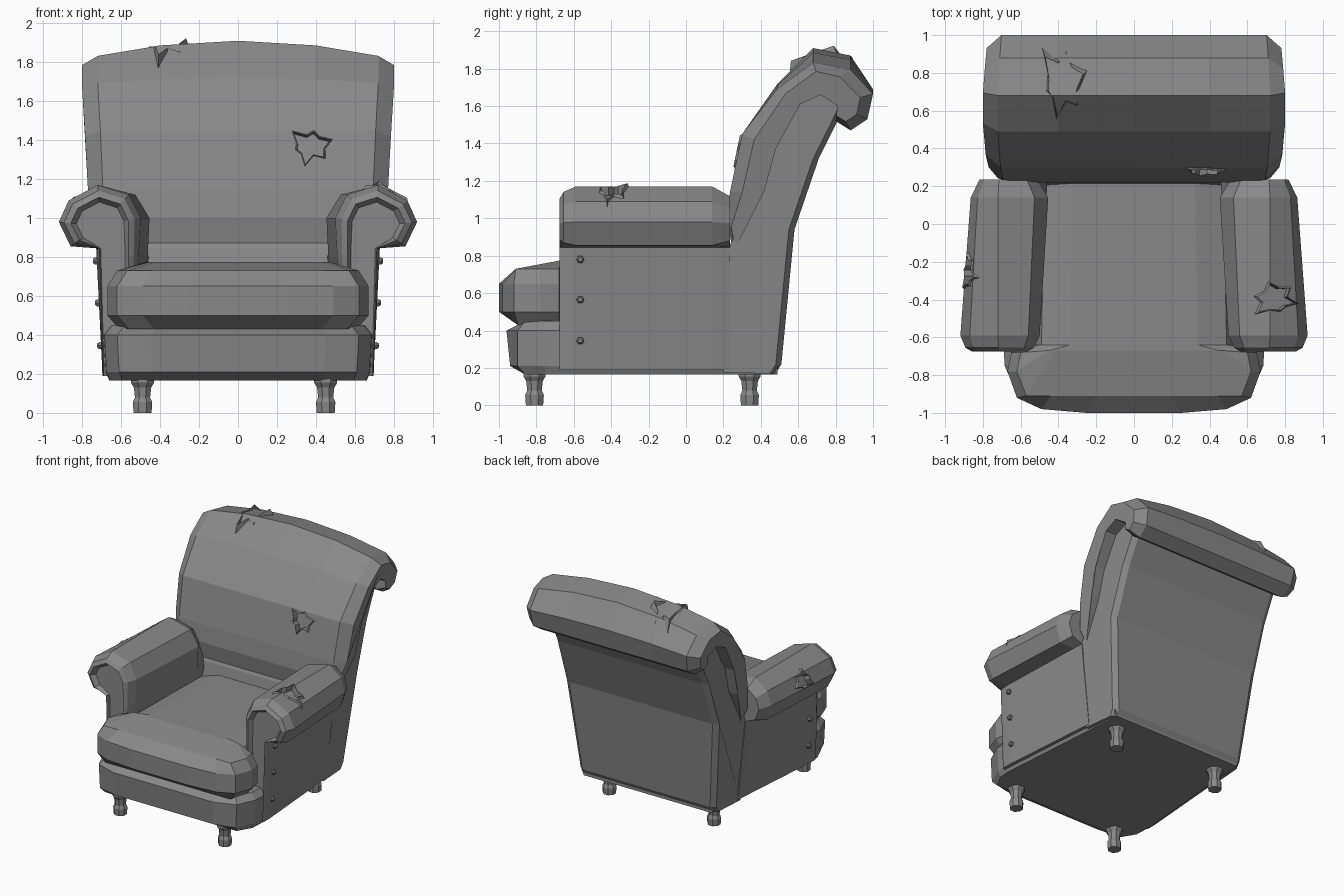
import bpy, bmesh
from math import cos, sin, pi
from mathutils import Vector
from mathutils.bvhtree import BVHTree

if "Cube" in bpy.data.objects:
    bpy.data.objects.remove(bpy.data.objects["Cube"])

# Dark grey upholstery
grey = bpy.data.materials.new("dark_grey")
grey.diffuse_color = (.25, .25, .25, 1)
grey.use_nodes = True
grey.node_tree.nodes["Principled BSDF"].inputs["Base Color"].default_value = grey.diffuse_color


def loft(name, rings, caps=True):
    """Skin a list of closed rings that share the same point count."""
    bm = bmesh.new()
    rows = [[bm.verts.new(p) for p in r] for r in rings]
    n = len(rows[0])
    for a, b in zip(rows, rows[1:]):
        for i in range(n):
            bm.faces.new((a[i], a[(i + 1) % n], b[(i + 1) % n], b[i]))
    if caps:
        bm.faces.new(rows[0][::-1])
        bm.faces.new(rows[-1])
    bmesh.ops.recalc_face_normals(bm, faces=bm.faces)
    me = bpy.data.meshes.new(name)
    bm.to_mesh(me)
    bm.free()
    me.materials.append(grey)
    ob = bpy.data.objects.new(name, me)
    bpy.context.collection.objects.link(ob)
    return ob


def lerp(a, b, t):
    return a + (b - a) * t


def side_x(y, z):
    """Half width of the upholstered body, narrowing to the back and bottom."""
    t = (y + .65) / 1.15
    return lerp(.70 - .09 * t, .73 - .04 * t, min(1, (z - .2) / .66))


def mirrored(half):
    return half + [(-x, y) for x, y in reversed(half)]


# Base with bowed front rail
base = mirrored([(.45, -.96), (.62, -.90), (.685, -.75), (.69, -.65), (.605, .49)])


def inset_plan(plan, z, dx, front):
    return [(x - dx * (1 if x > 0 else -1), max(y, front), z) for x, y in plan]


loft("base", [inset_plan(base, .165, .03, -.86), inset_plan(base, .21, .01, -.94),
              inset_plan(base, .40, 0, -.96), inset_plan(base, .45, .04, -.86)])

# T-shaped seat cushion
seat = mirrored([(.25, -1), (.49, -.98), (.62, -.92), (.67, -.78), (.65, -.68),
                 (.54, -.64), (.52, .36)])
loft("seat_cushion", [inset_plan(seat, .43, .06, -.90), inset_plan(seat, .50, 0, -1),
                      inset_plan(seat, .65, 0, -1), inset_plan(seat, .73, .05, -.91),
                      inset_plan(seat, .775, .20, -.67)])

# Back frame: side panels and rear panel
frame = [(.2, .175), (.2, .7), (.23, .85), (.39, 1.15), (.45, 1.40), (.57, 1.64), (.72, 1.69),
         (.83, 1.62), (.81, 1.52), (.71, 1.32), (.58, .94), (.51, .22), (.48, .17)]
rings = []
for s in (-1, -.94, -.4, .4, .94, 1):
    back = -.03 if abs(s) == 1 else 0
    rings.append([(s * (side_x(y, z) - .002), y + (back if i > 7 else 0), z)
                  for i, (y, z) in enumerate(frame)])
loft("back_frame", rings)

# Back pad with rolled top: (y, z, half width), front surface then rear surface
front = [(.27, .70, .62), (.22, 1.0, .72), (.235, 1.14, .77), (.30, 1.45, .785),
         (.49, 1.72, .80), (.68, 1.90, .80), (.88, 1.87, .79), (1.0, 1.69, .78),
         (.97, 1.53, .77), (.88, 1.47, .76), (.80, 1.52, .76)]
rear = [(.81, 1.60, .76), (.72, 1.66, .78), (.61, 1.61, .78), (.48, 1.37, .77),
        (.42, 1.15, .76), (.28, .87, .69), (.33, .70, .62)]
rings = []
for s in (-1, -.9, -.5, 0, .5, .9, 1):
    ring = []
    for i, (y, z, w) in enumerate(front + rear):
        x = s * w
        if i < len(front):
            if abs(s) == 1:
                ry, rz, _ = min(rear, key=lambda r: (r[0] - y) ** 2 + (r[1] - z) ** 2)
                y, z = lerp(y, ry, .36), lerp(z, rz, .36)
            crown = .15 if z > 1.75 else .05 if z > 1.6 else 0
            if abs(s) == 1:
                crown *= .4
            z += .01 * (i == 5) - crown * x * x
        ring.append((x, y, z))
    rings.append(ring)
back_pad = loft("back_pad", rings)

# Scrolled arms, lofted from back to front with a recessed front panel
scroll = [(.86, .855), (.92, .98), (.87, 1.09), (.72, 1.17), (.56, 1.12), (.50, 1.0)]


def arm_ring(y, sgn, scale=1.0):
    t = (y + .6) / .8
    pts = [(side_x(y, .2), .19), (side_x(y, .86), .845)]
    pts += [(x - (.06 if x > .72 else .045) * t * (abs(x - .72) / .2), z) for x, z in scroll]
    pts += [(.51 - .05 * t, .80), (.54, .19)]
    out = []
    for x, z in pts:
        if z > .85:
            x, z = lerp(.70, x, scale), lerp(.96, z, scale)
        elif y < 0:
            x = lerp(.67, x, scale)
        out.append((sgn * x, y, z))
    return out


arms = {}
for sgn, side in ((1, "right"), (-1, "left")):
    arms[sgn] = loft(side + "_arm", [
        arm_ring(.235, sgn, .75), arm_ring(.14, sgn), arm_ring(-.59, sgn),
        arm_ring(-.655, sgn, .86), arm_ring(-.675, sgn, .70), arm_ring(-.64, sgn, .58)])

# Turned legs
for x in (-.49, .45):
    for y in (-.81, .34):
        prof = [(.05, 0), (.054, .055), (.042, .08), (.048, .13), (.064, .155), (.064, .2)]
        loft(("front" if y < 0 else "back") + "_leg",
             [[(x + r * cos(k * pi / 4 + pi / 8), y + r * sin(k * pi / 4 + pi / 8), z)
               for k in range(8)] for r, z in prof])

# Upholstery studs
for sgn in (1, -1):
    for z in (.78, .565, .345):
        x0 = side_x(-.565, z)
        loft("stud", [[(sgn * (x0 + d), -.565 + r * cos(k * pi / 3), z + r * sin(k * pi / 3))
                       for k in range(6)] for r, d in ((.021, -.02), (.021, .012), (.012, .022))])


# Torn patches: star-shaped pocket with raised ragged rim
def tear(target, centre, normal, u, su, sv, height, depth=.04):
    n = Vector(normal).normalized()
    u = Vector(u)
    v = n.cross(u)
    c = Vector(centre)
    me = target.data
    tree = BVHTree.FromPolygons([p.co for p in me.vertices], [list(p.vertices) for p in me.polygons])
    radii = [1, .6, .75, .55, 1.05, .6, .65, .55, 1, .5, .9, .65]
    count = len(radii)

    def ring(scale, lift):
        pts = []
        for k, r in enumerate(radii):
            a = 2 * pi * k / count + .3
            p = c + u * (su * r * scale * cos(a)) + v * (sv * r * scale * sin(a))
            hit = tree.ray_cast(p + n * .3, -n)[0] or p
            pts.append(hit + n * lift(k))
        return pts

    cutter = loft("tear_cutter", [ring(1, lambda k: -depth), ring(1, lambda k: .1)])
    cutter.hide_render = True
    cutter.hide_viewport = True
    cutter.display_type = 'WIRE'
    mod = target.modifiers.new("tear", 'BOOLEAN')
    mod.operation = 'DIFFERENCE'
    mod.solver = 'EXACT'
    mod.object = cutter
    loft("torn_edge", [ring(1.15, lambda k: -.004),
                       ring(1.0, lambda k: height if k % 4 == 0 else .01),
                       ring(.97, lambda k: -depth)], caps=False)


tear(back_pad, (.37, .29, 1.37), (0, -1, .2), (1, 0, 0), .11, .10, .01)
tear(back_pad, (-.38, .74, 1.89), (0, -.25, .97), (1, 0, 0), .12, .19, .055)
tear(arms[1], (.75, -.40, 1.15), (.3, 0, .95), (0, 1, 0), .09, .13, .02)
tear(arms[-1], (-.88, -.26, 1.04), (-.9, 0, .43), (0, 1, 0), .10, .08, .012)
